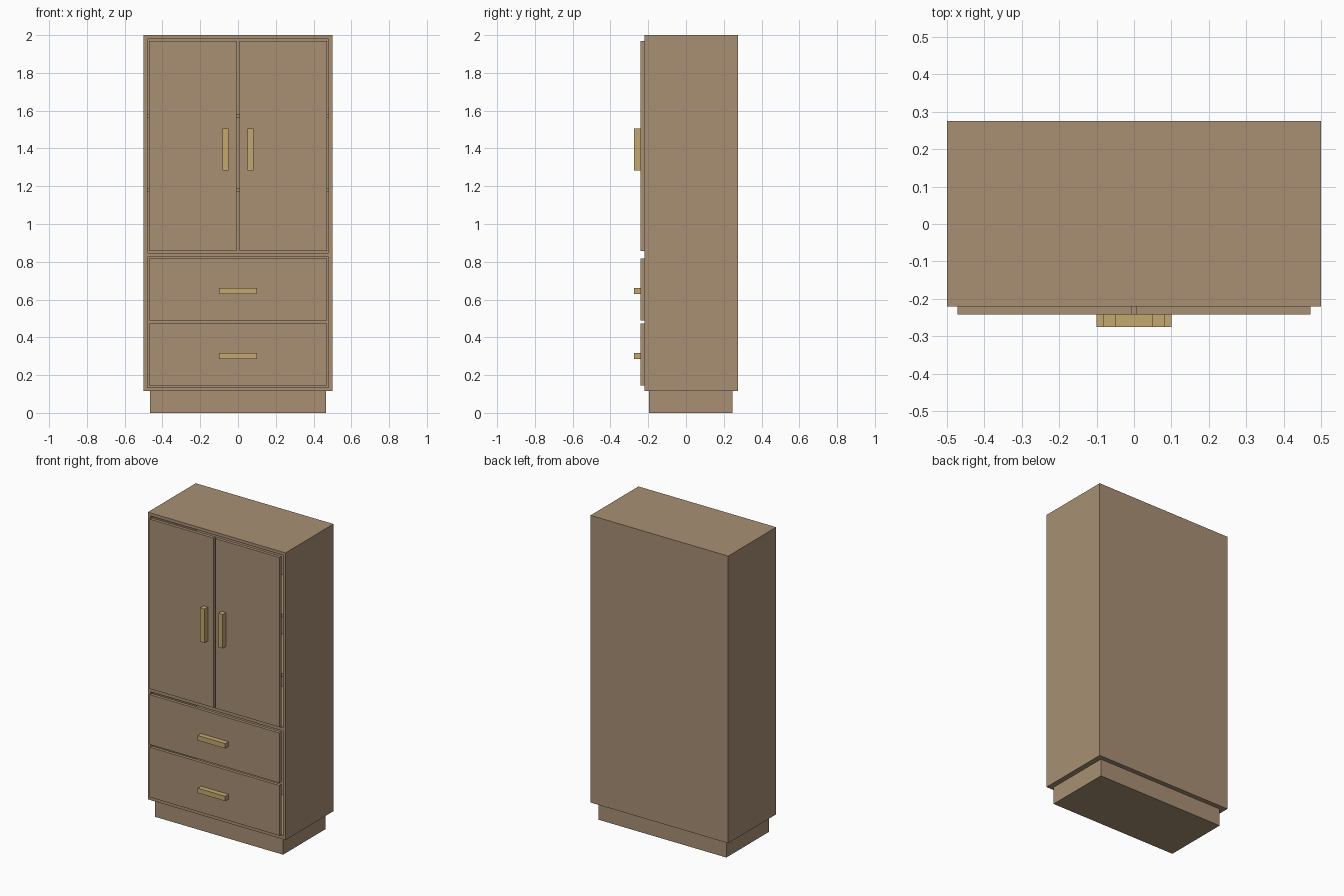
import bpy

if "Cube" in bpy.data.objects:
    bpy.data.objects.remove(bpy.data.objects["Cube"])


def material(name, rgb):
    m = bpy.data.materials.new(name)
    m.diffuse_color = (*rgb, 1.0)
    m.use_nodes = True
    m.node_tree.nodes["Principled BSDF"].inputs["Base Color"].default_value = m.diffuse_color
    return m


wood = material("brown_wood", (0.392, 0.279, 0.174))
brass = material("pale_brass", (0.552, 0.392, 0.162))


def box(name, x, y, z, mat):
    """Box from (min, max) ranges on each axis."""
    bpy.ops.mesh.primitive_cube_add(size=1)
    ob = bpy.context.object
    ob.name = ob.data.name = name
    for v in ob.data.vertices:
        v.co = [r[0] if c < 0 else r[1] for c, r in zip(v.co, (x, y, z))]
    ob.data.materials.append(mat)
    return ob


W, T = 0.5, 0.02                # half width, board thickness
FRONT, BACK = -0.221, 0.276     # carcass depth
BOTTOM, TOP = 0.115, 2.0
FACE = -0.242                   # front of doors and drawers
GRIP = -0.276                   # front of handles
IN = W - T

# Recessed plinth
box("plinth", (-0.465, 0.465), (-0.196, 0.245), (0, BOTTOM), wood)

# Hollow carcass
for side, s in (("left", -1), ("right", 1)):
    box(side + "_side_panel", sorted((s * IN, s * W)), (FRONT, BACK), (BOTTOM, TOP), wood)
box("top_panel", (-IN, IN), (FRONT, BACK), (TOP - T, TOP), wood)
box("bottom_panel", (-IN, IN), (FRONT, BACK), (BOTTOM, BOTTOM + T), wood)
box("back_panel", (-IN, IN), (BACK - T, BACK), (BOTTOM + T, TOP - T), wood)
box("divider", (-IN, IN), (FRONT, BACK - T), (0.826, 0.846), wood)

# Inner shelves
for i, z in enumerate((1.18, 1.57)):
    box(f"shelf_{i + 1}", (-IN, IN), (FRONT + 0.02, BACK - T), (z - T / 2, z + T / 2), wood)

# Doors with upright handles
for side, s in (("left", -1), ("right", 1)):
    box(side + "_door", sorted((s * 0.007, s * 0.472)), (FACE, FRONT), (0.856, 1.97), wood)
    box(side + "_door_handle", sorted((s * 0.05, s * 0.082)), (GRIP, FACE), (1.282, 1.505), brass)

# Drawer fronts with level handles
for name, z0, z1 in (("lower", 0.144, 0.473), ("upper", 0.49, 0.818)):
    mid = (z0 + z1) / 2 - 0.008
    box(name + "_drawer", (-0.472, 0.472), (FACE, FRONT), (z0, z1), wood)
    box(name + "_drawer_handle", (-0.1, 0.1), (GRIP, FACE), (mid - 0.016, mid + 0.016), brass)
